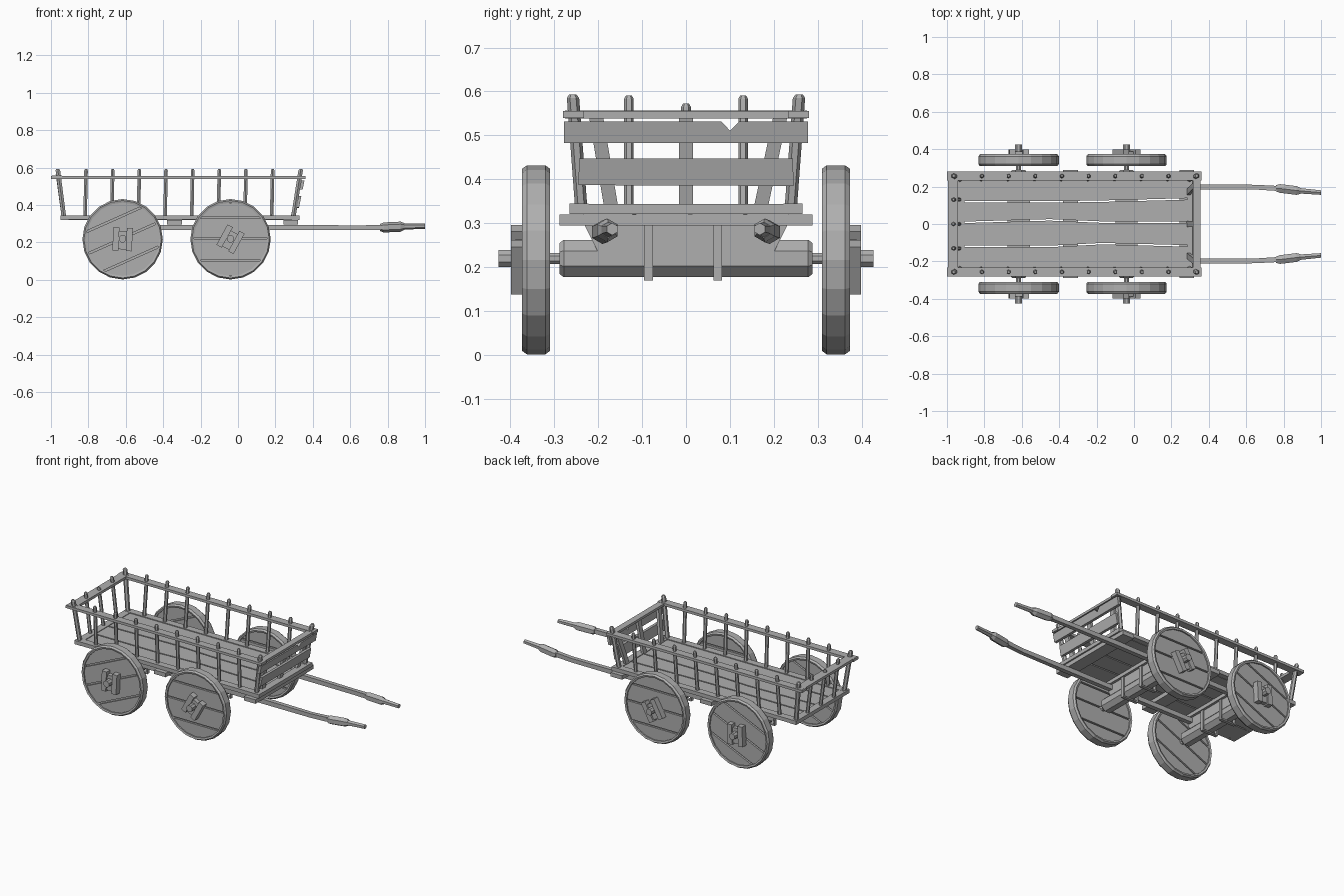
import bpy
import bmesh
import math
from mathutils import Vector

if "Cube" in bpy.data.objects:
    bpy.data.objects.remove(bpy.data.objects["Cube"], do_unlink=True)

# One weathered grey for the whole cart
GREY = (0.43, 0.43, 0.43, 1)
wood = bpy.data.materials.new("grey_wood")
wood.use_nodes = True
wood.diffuse_color = GREY
wood.node_tree.nodes["Principled BSDF"].inputs["Base Color"].default_value = GREY


def loft(name, rings, closed=False):
    """Skin a list of equal rings; cap the ends unless the rings form a loop."""
    bm = bmesh.new()
    rows = [[bm.verts.new(p) for p in ring] for ring in rings]
    n = len(rows[0])
    pairs = list(zip(rows, rows[1:]))
    if closed:
        pairs.append((rows[-1], rows[0]))
    else:
        bm.faces.new(rows[0])
        bm.faces.new(rows[-1])
    for a, b in pairs:
        for i in range(n):
            j = (i + 1) % n
            bm.faces.new((a[i], a[j], b[j], b[i]))
    bmesh.ops.recalc_face_normals(bm, faces=bm.faces)
    mesh = bpy.data.meshes.new(name)
    bm.to_mesh(mesh)
    bm.free()
    mesh.materials.append(wood)
    obj = bpy.data.objects.new(name, mesh)
    bpy.context.collection.objects.link(obj)
    return obj


def put(axis, u, v, w):
    return Vector({"x": (w, u, v), "y": (u, w, v), "z": (u, v, w)}[axis])


def prism(name, pts, axis, lo, hi):
    return loft(name, [[put(axis, u, v, w) for u, v in pts] for w in (lo, hi)])


def box(name, x, y, z):
    return prism(name, [(x[0], y[0]), (x[1], y[0]), (x[1], y[1]), (x[0], y[1])], "z", *z)


def tube(name, axis, path, sides=6):
    """Polygonal bar through (u, v, w, radius) stations, w measured along the axis."""
    turns = [math.tau * (i + 0.5) / sides for i in range(sides)]
    return loft(name, [[put(axis, u + r * math.cos(t), v + r * math.sin(t), w)
                        for t in turns] for u, v, w, r in path])


def post(name, foot, head, r=0.012):
    """Leaning stake with a small chamfered head."""
    tip = head + (head - foot).normalized() * 0.008
    tube(name, "z", [(*foot, r), (*head, r), (*tip, r * 0.6)])


# Floor planks with wavy seams
STATIONS = (-0.94, -0.45, -0.17, 0.32)
SEAMS = [(-0.238,) * 4, (-0.12, -0.12, -0.105, -0.118), (0.008, 0.022, 0.01, 0.01),
         (0.12, 0.118, 0.122, 0.135), (0.238,) * 4]
for low, high in zip(SEAMS, SEAMS[1:]):
    edge = [(x, y + 0.004) for x, y in zip(STATIONS, low)]
    edge += [(x, y - 0.004) for x, y in reversed(list(zip(STATIONS, high)))]
    prism("floor_plank", edge, "z", 0.32, 0.34)

# Bed frame, cross boards and top rails
for s in (-1, 1):
    box("bed_side_rail", (-0.95, 0.33), sorted((s * 0.222, s * 0.265)), (0.322, 0.345))
    box("top_side_rail", (-1.0, 0.36), sorted((s * 0.232, s * 0.28)), (0.54, 0.556))
for x in (-0.95, 0.285):
    box("bed_end_rail", (x, x + 0.045), (-0.265, 0.265), (0.321, 0.344))
box("top_rear_rail", (-0.995, -0.94), (-0.275, 0.275), (0.541, 0.557))
box("top_front_rail", (0.315, 0.355), (-0.275, 0.275), (0.539, 0.554))
for x in (-0.34, 0.282):
    box("cross_board", (x - 0.04, x + 0.04), (-0.288, 0.288), (0.295, 0.32))

# Side stakes: the end ones lean outward along the length
COUNT = 10
for s in (-1, 1):
    for i in range(COUNT):
        x = -0.96 + i * 0.1425
        end = -1 if i == 0 else 1 if i == COUNT - 1 else 0
        foot_x = (-0.93, x, 0.295)[end + 1]
        head_x = (-0.963, x + 0.005, 0.335)[end + 1]
        post("corner_stake" if end else "side_stake",
             Vector((foot_x, s * 0.238, 0.33)),
             Vector((head_x, s * 0.257, 0.585)), 0.014 if end else 0.011)
for y in (-0.13, 0, 0.13):
    post("rear_stake", Vector((-0.932, y, 0.325)),
         Vector((-0.965, y, 0.583 if y else 0.565)), 0.011)


# Sloping front gate: one board notched, with flat uprights behind
def gate_part(name, pts, back, front):
    def lean(z):
        return 0.295 + (z - 0.34) * 0.2
    loft(name, [[(lean(z) + d, y, z) for y, z in pts] for d in (back, front)])


gate_part("gate_upper_board", [(-0.277, 0.483), (0.277, 0.483), (0.277, 0.532), (0.122, 0.532),
                               (0.1, 0.511), (0.08, 0.532), (-0.277, 0.532)], 0.005, 0.022)
gate_part("gate_lower_board", [(-0.245, 0.387), (0.245, 0.385), (0.243, 0.447), (-0.243, 0.447)],
          0.005, 0.022)
for foot, head in ((-0.17, -0.205), (0, 0), (0.17, 0.215)):
    gate_part("gate_upright", [(foot - 0.016, 0.335), (foot + 0.016, 0.335),
                               (head + 0.016, 0.545), (head - 0.016, 0.545)], -0.012, 0.005)

# Pull shafts with thick grips and thin tips
for s in (-1, 1):
    tube("pull_shaft", "x", [(s * y, z, x, r) for y, z, x, r in (
        (0.19, 0.28, -0.75, 0.02), (0.198, 0.28, 0.3, 0.02), (0.197, 0.278, 0.65, 0.018),
        (0.19, 0.281, 0.77, 0.019))], 4)
    tube("shaft_grip", "x", [(s * y, z, x, r) for y, z, x, r in (
        (0.191, 0.28, 0.76, 0.019), (0.19, 0.28, 0.78, 0.027), (0.179, 0.284, 0.87, 0.027),
        (0.177, 0.285, 0.89, 0.018))], 6)
    tube("shaft_tip", "x", [(s * 0.178, 0.285, 0.88, 0.017), (s * 0.168, 0.287, 1.0, 0.014)], 6)

# Wheels
RADIUS, HEIGHT, SEGMENTS = 0.215, 0.217, 20
RIM = ((0.196, 0.312), (0.207, 0.309), (RADIUS, 0.32),
       (RADIUS, 0.362), (0.207, 0.373), (0.196, 0.37))


def turn(pts, angle, cx):
    c, s = math.cos(angle), math.sin(angle)
    return [(cx + u * c - v * s, HEIGHT + u * s + v * c) for u, v in pts]


def wheel_plank(low, high, r=0.2, steps=6):
    """Outline of a disc slice between two heights."""
    heights = [low + (high - low) * i / steps for i in range(steps + 1)]
    half = [(math.sqrt(max(r * r - h * h, 1e-4)), h) for h in heights]
    return half + [(-u, h) for u, h in reversed(half)]


def slab(name, pts, side, near, far):
    prism(name, pts, "y", side * near, side * far)


def rect(u, v, w, h):
    return [(u - w, v - h), (u + w, v - h), (u + w, v + h), (u - w, v + h)]


def wheel(cx, side, tilt, hub_tilt):
    rings = []
    for i in range(SEGMENTS):
        t = math.tau * i / SEGMENTS
        rings.append([(cx + r * math.cos(t), side * y, HEIGHT + r * math.sin(t)) for r, y in RIM])
    loft("wheel_rim", rings, closed=True)
    cuts = (-0.2, -0.115, 0.005, 0.115, 0.2)
    for low, high in zip(cuts, cuts[1:]):
        slab("wheel_plank", turn(wheel_plank(low + 0.005, high - 0.005), tilt, cx),
             side, 0.32, 0.362)
    slab("wheel_core", turn(wheel_plank(-0.198, 0.198), tilt, cx), side, 0.332, 0.35)
    for u in (-0.036, 0.036):
        slab("hub_cheek", turn(rect(u, 0, 0.016, 0.062), hub_tilt, cx), side, 0.355, 0.398)
    slab("hub_block", turn(rect(0, -0.006, 0.024, 0.048), hub_tilt, cx), side, 0.355, 0.388)


# Running gear: axle beam, bolster, straps and a wheel on each end
for cx, tilt, hub_tilt in ((-0.617, 0.42, -0.05), (-0.04, 0.0, -0.5)):
    tube("axle_beam", "y", [(cx, 0.22, -0.288, 0.038), (cx, 0.22, -0.278, 0.046),
                            (cx, 0.22, 0.278, 0.046), (cx, 0.22, 0.288, 0.038)], 8)
    tube("axle_pin", "y", [(cx, 0.22, -0.426, 0.021), (cx, 0.22, -0.34, 0.021),
                           (cx, 0.22, -0.31, 0.014), (cx, 0.22, 0.31, 0.014),
                           (cx, 0.22, 0.34, 0.021), (cx, 0.22, 0.426, 0.021)], 8)
    prism("bolster", [(-0.2, 0.235), (0.2, 0.235), (0.232, 0.298), (-0.232, 0.298)],
          "x", cx - 0.045, cx + 0.045)
    box("bolster_cap", (cx - 0.06, cx + 0.06), (-0.225, 0.225), (0.298, 0.321))
    for y in (-0.085, 0.072):
        for x in (-0.054, 0.046):
            box("axle_strap", (cx + x, cx + x + 0.008), (y - 0.01, y + 0.01), (0.172, 0.31))
        box("axle_strap_base", (cx - 0.054, cx + 0.054), (y - 0.01, y + 0.01), (0.17, 0.178))
    for side in (-1, 1):
        wheel(cx, side, tilt, hub_tilt)
